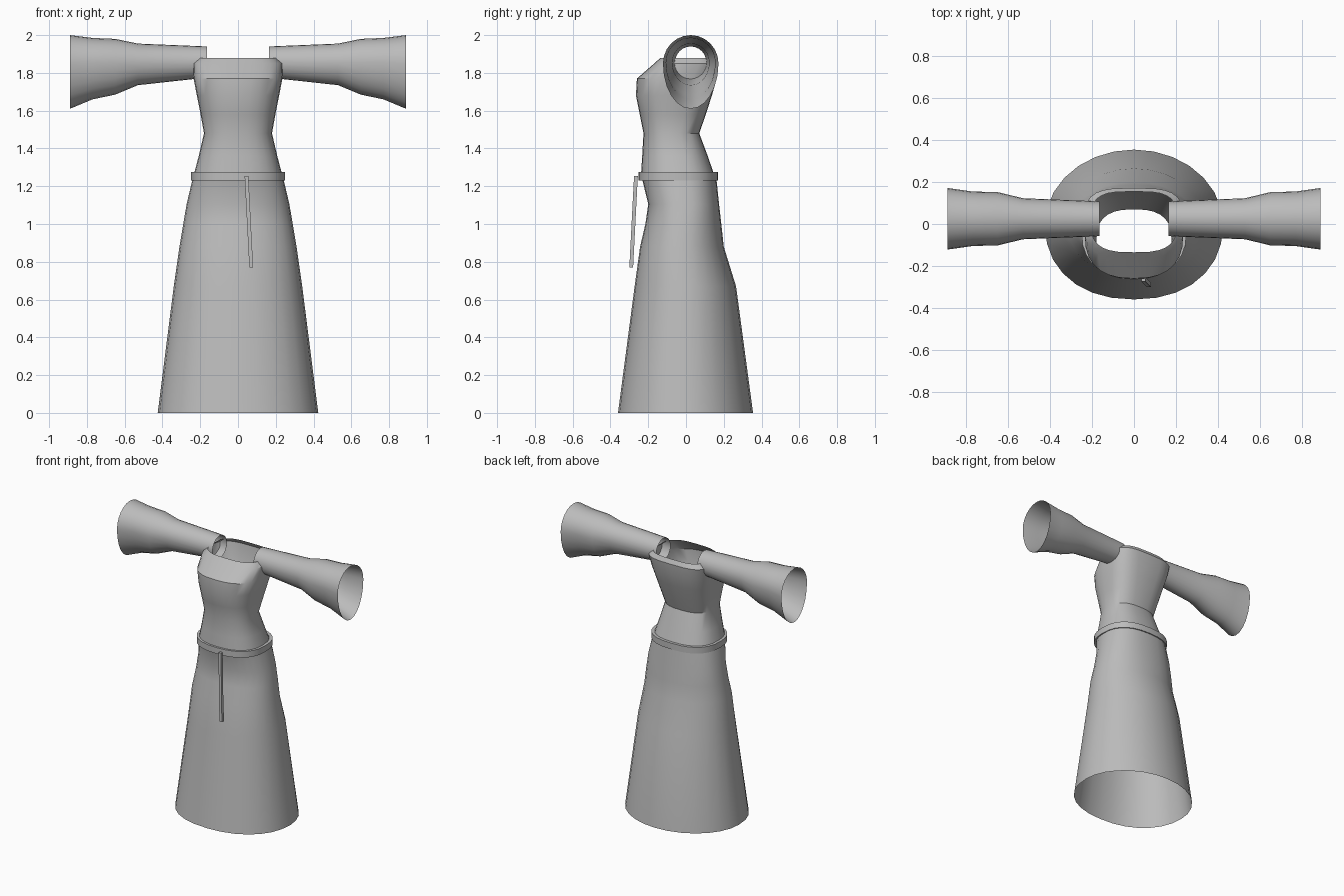
import bpy, math

if "Cube" in bpy.data.objects:
    bpy.data.objects.remove(bpy.data.objects["Cube"])

fabric = bpy.data.materials.new("grey fabric")
fabric.diffuse_color = (0.5, 0.5, 0.5, 1)
fabric.use_nodes = True
fabric.node_tree.nodes["Principled BSDF"].inputs["Base Color"].default_value = fabric.diffuse_color


def loft(name, rings, closed=False, caps=False, angle=30):
    """Skin a list of equal-length point loops; closed joins last to first."""
    n = len(rings[0])
    verts = [p for r in rings for p in r]
    faces = []
    for k in range(len(rings) if closed else len(rings) - 1):
        a, b = k * n, (k + 1) % len(rings) * n
        faces += [(a + i, a + (i + 1) % n, b + (i + 1) % n, b + i) for i in range(n)]
    if caps:
        faces += [tuple(reversed(range(n))), tuple(range(len(verts) - n, len(verts)))]
    mesh = bpy.data.meshes.new(name)
    mesh.from_pydata(verts, [], faces)
    mesh.materials.append(fabric)
    ob = bpy.data.objects.new(name, mesh)
    bpy.context.collection.objects.link(ob)
    bpy.ops.object.select_all(action='DESELECT')
    ob.select_set(True)
    bpy.context.view_layer.objects.active = ob
    bpy.ops.object.shade_smooth_by_angle(angle=math.radians(angle))
    return ob


def body_ring(z, rx, front, back, ef=2.0, eb=2.0, n=28):
    """Rounded loop at height z; ef and eb set squareness of front and back."""
    mid, ry = (front + back) / 2, (back - front) / 2
    pts = []
    for i in range(n):
        t = 2 * math.pi * i / n
        c, s = math.cos(t), math.sin(t)
        e = 2 / (eb if s > 0 else ef)
        pts.append((math.copysign(abs(c) ** e, c) * rx,
                    mid + math.copysign(abs(s) ** e, s) * ry, z))
    return pts


# Flared skirt, open at hem and waist
loft("skirt", [body_ring(*r) for r in (
    (0.00, 0.425, -0.36, 0.355, 2.2, 2.0),
    (0.67, 0.34, -0.272, 0.265, 2.2, 2.0),
    (0.88, 0.31, -0.243, 0.20, 2.2, 2.1),
    (1.00, 0.29, -0.215, 0.187, 2.2, 2.2),
    (1.105, 0.272, -0.20, 0.175, 2.3, 2.3),
    (1.25, 0.238, -0.235, 0.16, 2.4, 2.5))])

# Fitted bodice with the front neckline sloping inward
loft("bodice", [body_ring(*r) for r in (
    (1.23, 0.242, -0.24, 0.16, 2.4, 2.5),
    (1.36, 0.208, -0.232, 0.115, 2.4, 2.5),
    (1.48, 0.18, -0.225, 0.07, 2.4, 2.6),
    (1.58, 0.198, -0.245, 0.105, 2.4, 2.8),
    (1.68, 0.218, -0.265, 0.137, 2.4, 3.0),
    (1.77, 0.235, -0.26, 0.163, 2.5, 3.2),
    (1.85, 0.238, -0.168, 0.172, 2.9, 3.4),
    (1.88, 0.205, -0.135, 0.155, 3.0, 3.4))])

# Belt: a thin closed band
loft("belt", [body_ring(z, 0.25 - d, -0.252 + d, 0.17 - d, 2.4, 2.5)
              for z, d in ((1.23, 0), (1.275, 0), (1.275, 0.02), (1.23, 0.02))], closed=True)

# Belt tie hanging down the front
loft("belt_tie", [[(x + dx, y + dy, z) for dx, dy in
                   ((-0.01, -0.01), (0.01, -0.01), (0.01, 0.01), (-0.01, 0.01))]
                  for x, y, z in ((0.07, -0.29, 0.77), (0.045, -0.265, 1.255))], caps=True)


# Egg-section sleeves, open at both ends: x, half width, top z, widest z, bottom z
SLEEVE = ((0.165, 0.083, 1.94, 1.855, 1.775),
          (0.53, 0.098, 1.955, 1.855, 1.735),
          (0.65, 0.127, 1.98, 1.855, 1.685),
          (0.77, 0.130, 1.985, 1.855, 1.66),
          (0.89, 0.147, 2.00, 1.85, 1.61))
for side, name in ((-1, "right_sleeve"), (1, "left_sleeve")):
    rings = []
    for x, ry, top, mid, low in SLEEVE:
        ring = []
        for i in range(24):
            t = side * 2 * math.pi * i / 24
            c, s = math.cos(t), math.sin(t)
            ring.append((side * x, 0.025 + c * ry, mid + s * (top - mid if s > 0 else mid - low)))
        rings.append(ring)
    loft(name, rings)
